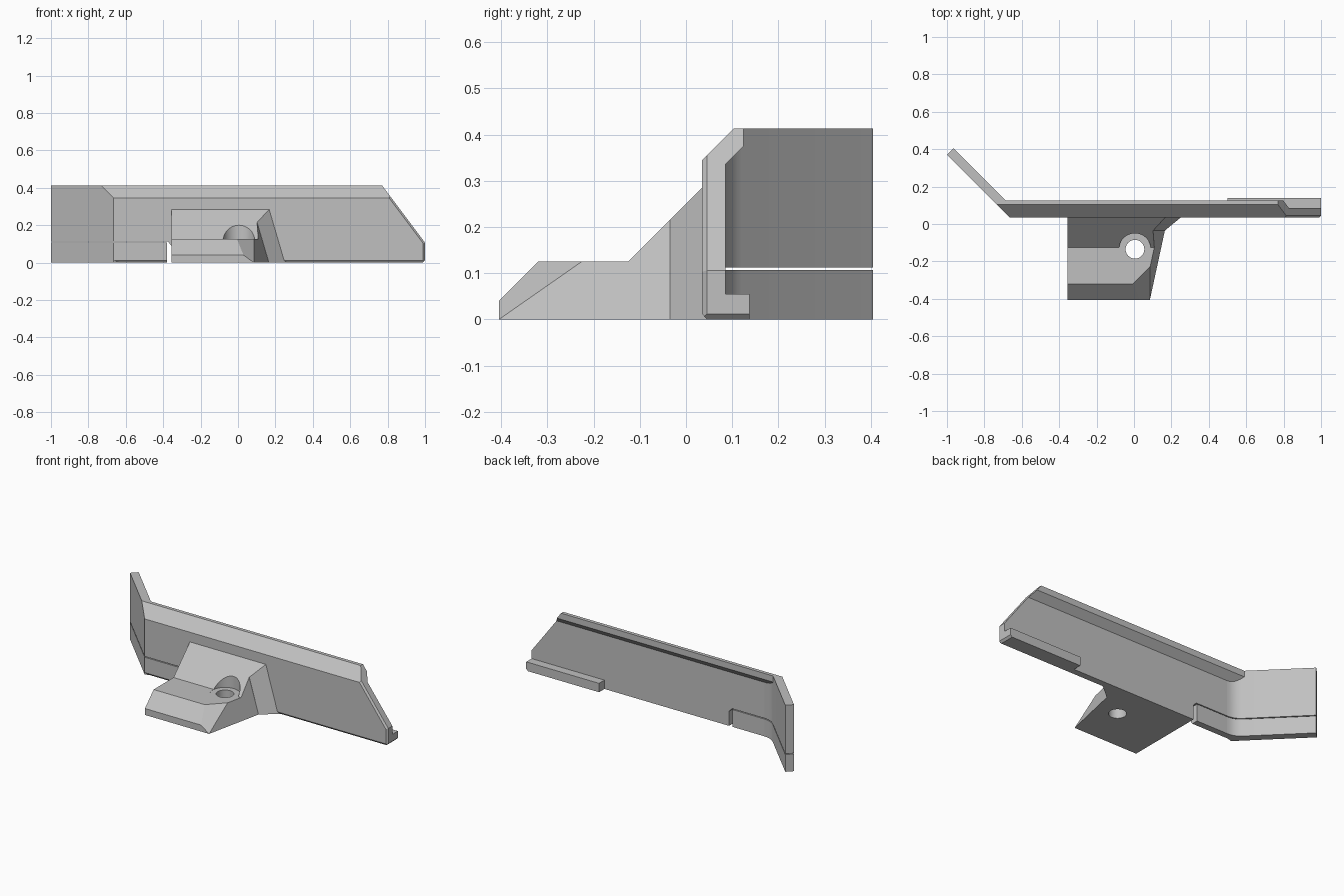
import bpy, bmesh, math
from mathutils import Vector

cube = bpy.data.objects.get("Cube")
if cube:
    bpy.data.objects.remove(cube, do_unlink=True)

# One plain grey for every part
grey = bpy.data.materials.new("light_grey")
grey.use_nodes = True
colour = (0.53, 0.53, 0.53, 1)
grey.diffuse_color = colour
for node in grey.node_tree.nodes:
    if node.type == 'BSDF_PRINCIPLED':
        node.inputs["Base Color"].default_value = colour


def prism(name, profile, axis, low, high, cuts=()):
    """Extrude a 2D profile along an axis, then trim it with (point, outward normal) planes."""
    place = {'x': lambda a, b, t: (t, a, b),
             'y': lambda a, b, t: (a, t, b),
             'z': lambda a, b, t: (a, b, t)}[axis]
    bm = bmesh.new()
    rings = [[bm.verts.new(place(a, b, t)) for a, b in profile] for t in (low, high)]
    for ring in rings:
        bm.faces.new(ring)
    count = len(profile)
    for i in range(count):
        j = (i + 1) % count
        bm.faces.new((rings[0][i], rings[0][j], rings[1][j], rings[1][i]))
    for point, normal in cuts:
        geom = bm.verts[:] + bm.edges[:] + bm.faces[:]
        bmesh.ops.bisect_plane(bm, geom=geom, dist=1e-5, plane_co=point,
                               plane_no=Vector(normal).normalized(), clear_outer=True)
        rim = [e for e in bm.edges if e.is_boundary]
        bmesh.ops.holes_fill(bm, edges=rim, sides=0)
    bmesh.ops.recalc_face_normals(bm, faces=bm.faces[:])
    mesh = bpy.data.meshes.new(name)
    bm.to_mesh(mesh)
    bm.free()
    mesh.materials.append(grey)
    obj = bpy.data.objects.new(name, mesh)
    bpy.context.collection.objects.link(obj)
    return obj


def select(obj):
    bpy.ops.object.select_all(action='DESELECT')
    obj.select_set(True)
    bpy.context.view_layer.objects.active = obj


def carve(obj, cutter):
    mod = obj.modifiers.new("carve", 'BOOLEAN')
    mod.operation = 'DIFFERENCE'
    mod.solver = 'EXACT'
    mod.object = cutter
    select(obj)
    bpy.ops.object.modifier_apply(modifier=mod.name)


def disc(x, y, radius, steps=48):
    return [(x + radius * math.cos(math.tau * i / steps),
             y + radius * math.sin(math.tau * i / steps)) for i in range(steps)]


TOP = 0.413
FRONT = 0.035
BACK = 0.085

# Long plate with a forward bevel and a lip along its top
slope = Vector((0.8, 0, 0.6))
plate = prism("plate",
              [(0.045, 0), (FRONT, 0.012), (FRONT, 0.345), (0.103, TOP),
               (0.125, TOP), (0.125, 0.375), (BACK, 0.335), (BACK, 0)],
              'x', -0.9, 1,
              [((-0.665, FRONT, 0), (-1, -1, 0)),
               ((0.77, 0, TOP), slope),
               ((0.77, 0.045, TOP), slope + Vector((0, -1, 0))),
               ((1, 0.045, 0), (1, -1, 0)),
               ((0.988, 0, 0), (1, 0, -1))])

# Angled wing, with a rounded inside bend
start, corner, end = Vector((-0.68, 0.12)), Vector((-0.645, BACK)), Vector((-0.595, BACK))
bend = []
for i in range(7):
    t = i / 6
    p = start * (1 - t) ** 2 + corner * 2 * t * (1 - t) + end * t * t
    bend.append((p.x, p.y))
wing = prism("angled_wing",
             [(-0.665, FRONT), (-1, 0.37), (-0.965, 0.405)] + bend + [(-0.62, 0.05)],
             'z', 0, TOP, [((0, FRONT, 0.345), (0, -1, 1))])

# Rail along the back of the lower edge
rail = prism("back_rail", [(0.07, 0), (0.07, 0.055), (0.138, 0.055), (0.138, 0)],
             'x', 0.5, 1, [((0.988, 0, 0), (1, 0, -1))])

# Stepped mounting block with a trimmed corner and a leaning side
block = prism("mounting_block",
              [(-0.405, 0), (-0.405, 0.04), (-0.32, 0.125), (-0.125, 0.125),
               (-0.035, 0.215), (-0.035, 0)],
              'x', -0.355, 0.3,
              [((0.165, -0.035, 0), (1, -0.216, 0.295)),
               ((0.085, -0.405, 0), (1, -0.977, 1.385))])

# Flared root joining the block to the plate
root = prism("block_root",
             [(-0.035, 0), (-0.035, 0.215), (FRONT, 0.285), (0.05, 0.285), (0.05, 0)],
             'x', -0.355, 0.4, [((0.25, FRONT, 0), (1, -1.21, 0.293))])

# Slit and gap that free the lower tab
slit = prism("slit_cutter",
             [(-0.38, -0.1), (-0.355, -0.1), (-0.355, 0.09), (-0.375, 0.112),
              (-1.1, 0.112), (-1.1, 0.107), (-0.38, 0.107)], 'y', -0.1, 0.6)
# Screw hole and its seat
hole = prism("hole_cutter", disc(0.005, -0.135, 0.05), 'z', -0.1, 0.4)
seat = prism("seat_cutter", disc(0.005, -0.135, 0.085), 'z', 0.1245, 0.4)

for obj, cutter in ((plate, slit), (wing, slit), (block, hole), (block, seat)):
    carve(obj, cutter)
for cutter in (slit, hole, seat):
    cutter.hide_render = True
    bpy.data.objects.remove(cutter, do_unlink=True)

for obj in (plate, wing, rail, block, root):
    select(obj)
    bpy.ops.object.shade_smooth_by_angle(angle=math.radians(15))
